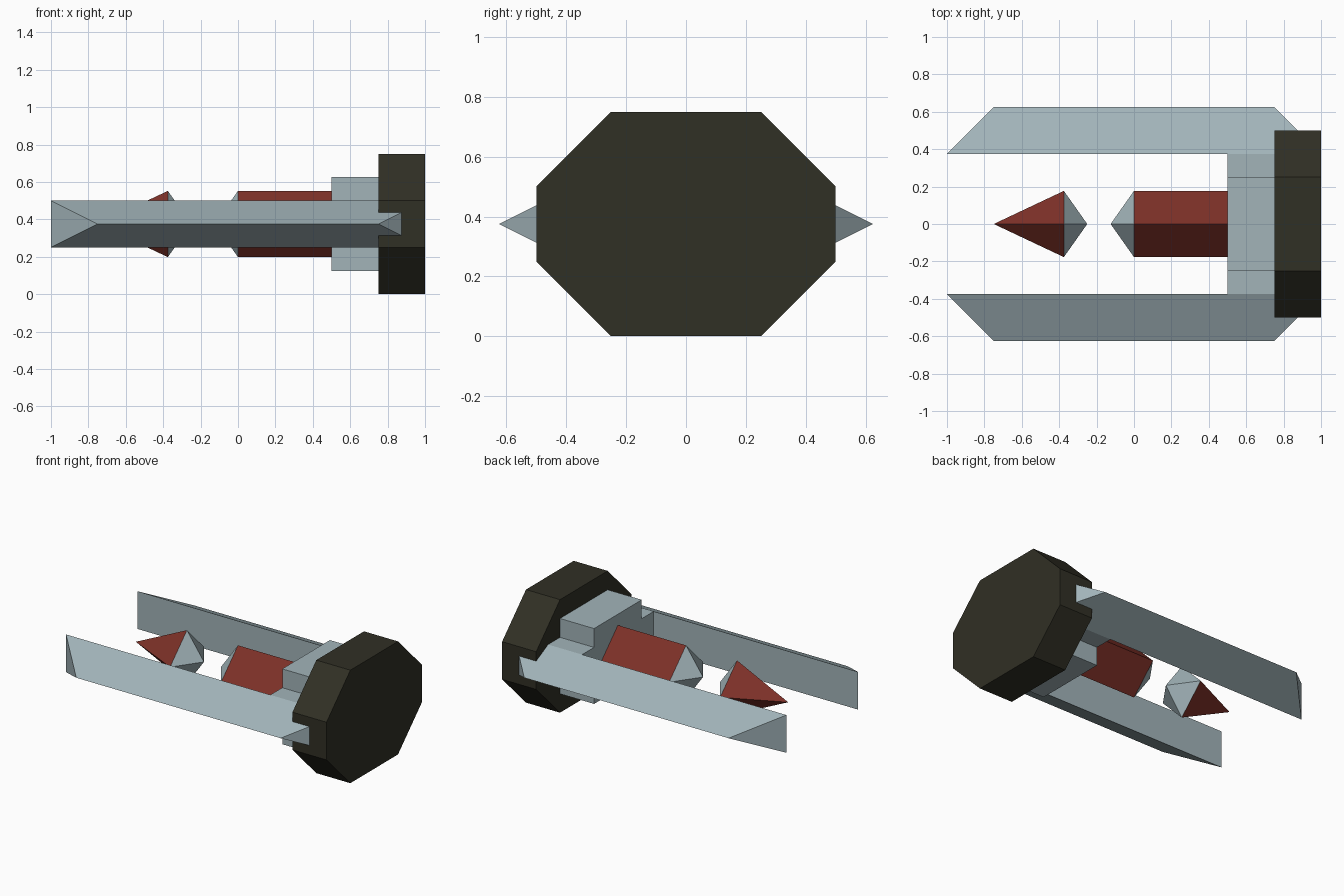
import bpy, bmesh

if "Cube" in bpy.data.objects:
    bpy.data.objects.remove(bpy.data.objects["Cube"])

ZC = 0.375  # height of the long axis


def material(name, rgb):
    m = bpy.data.materials.new(name)
    m.diffuse_color = (*rgb, 1)
    m.use_nodes = True
    m.node_tree.nodes["Principled BSDF"].inputs["Base Color"].default_value = m.diffuse_color
    return m


GREY = material("pale steel", (0.36, 0.455, 0.485))
RED = material("dark red", (0.205, 0.03, 0.021))
DARK = material("dark olive", (0.03, 0.029, 0.018))


def loft(name, rings, mats, rule=None):
    """Skin rings of (x, y, z) points; z is measured from the axis. A one-point ring is a tip."""
    bm = bmesh.new()
    vs = [[bm.verts.new((x, y, z + ZC)) for x, y, z in r] for r in rings]
    for a, b in zip(vs, vs[1:]):
        n = max(len(a), len(b))
        for i in range(n):
            j = (i + 1) % n
            quad = [a[i % len(a)], a[j % len(a)], b[j % len(b)], b[i % len(b)]]
            bm.faces.new(list(dict.fromkeys(quad)))
    for end in (vs[0], vs[-1]):
        if len(end) > 2:
            bm.faces.new(end)
    bmesh.ops.recalc_face_normals(bm, faces=bm.faces)
    if rule:
        for f in bm.faces:
            f.material_index = rule(f.calc_center_median())
    me = bpy.data.meshes.new(name)
    bm.to_mesh(me)
    bm.free()
    for m in mats:
        me.materials.append(m)
    ob = bpy.data.objects.new(name, me)
    bpy.context.collection.objects.link(ob)
    return ob


def ring(x, profile):
    return [(x, y, z) for y, z in profile]


# Octagonal end plate
octagon = [(-.25, -.375), (.25, -.375), (.5, -.125), (.5, .125),
           (.25, .375), (-.25, .375), (-.5, .125), (-.5, -.125)]
loft("end_plate", [ring(.75, octagon), ring(1, octagon)], [DARK])

# Stepped cross-shaped bracket holding the rails
cross = [(-.25, -.25), (.25, -.25), (.25, -.125), (.375, -.125), (.375, .125), (.25, .125),
         (.25, .25), (-.25, .25), (-.25, .125), (-.375, .125), (-.375, -.125), (-.25, -.125)]
loft("bracket", [ring(.5, cross), ring(.75, cross)], [GREY])

# Triangular side rails with slanted ends
for side, s in (("front", -1), ("back", 1)):
    loft(side + "_rail",
         [[(e * a, s * y, z) for a, y, z in ((1, .375, -.125), (.75, .625, 0), (1, .375, .125))]
          for e in (-1, 1)], [GREY])

# Diamond-section barrel with a pale pointed tip
R = 0.177
diamond = [(R, 0), (0, R), (-R, 0), (0, -R)]
loft("barrel", [[(-.125, 0, 0)], ring(0, diamond), ring(.52, diamond)],
     [RED, GREY], lambda c: 1 if c.x < 0 else 0)

# Floating dart, red point and pale back
loft("dart", [[(-.75, 0, 0)], ring(-.375, diamond), [(-.25, 0, 0)]],
     [RED, GREY], lambda c: 1 if c.x > -.375 else 0)
